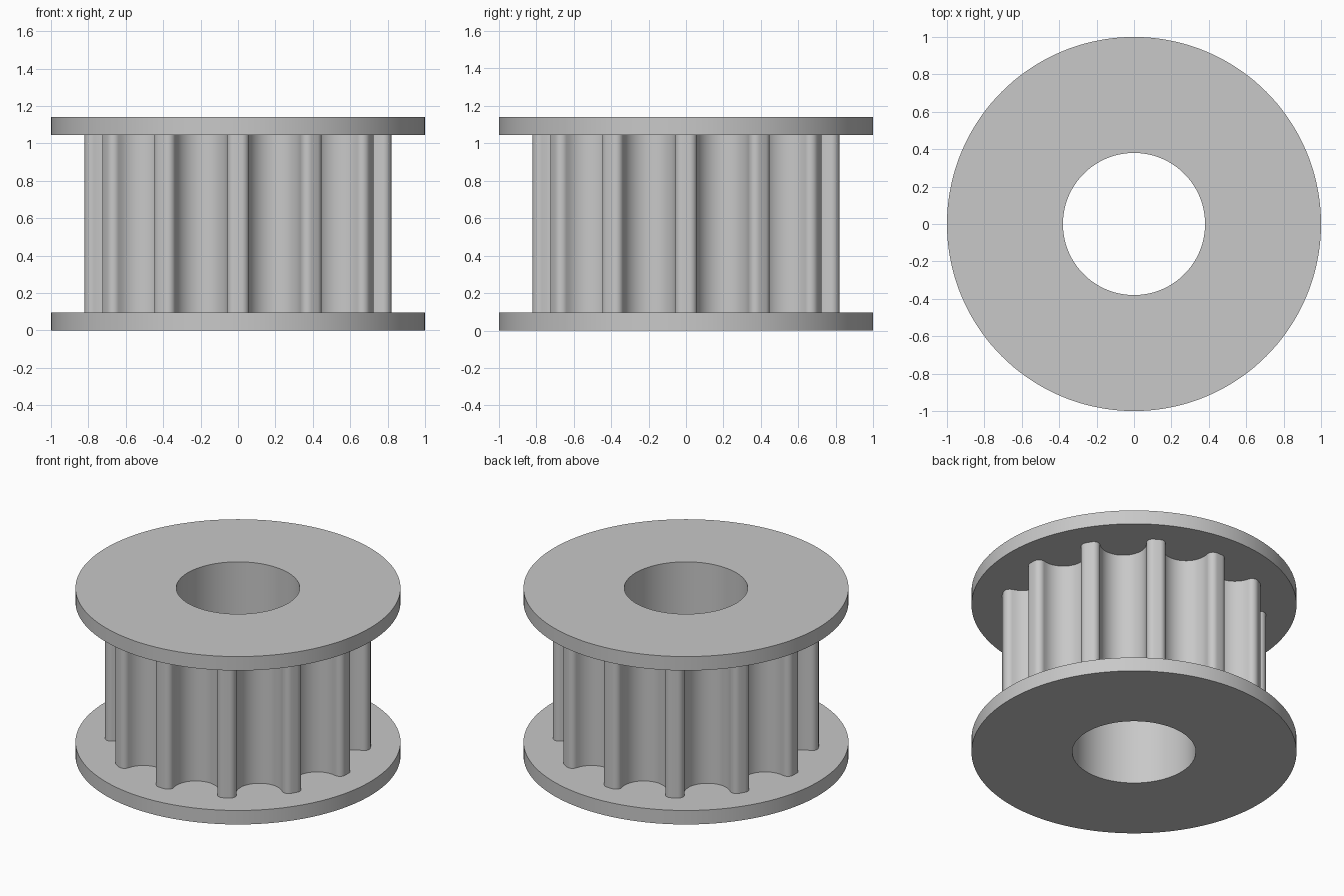
import bpy
import bmesh
from math import sin, cos, pi, asin, sqrt, radians

cube = bpy.data.objects.get("Cube")
if cube:
    bpy.data.objects.remove(cube)

SEGMENTS = 144
TEETH = 12
HEIGHT = 1.14
FLANGE = 0.095
BORE_RADIUS = 0.38
TIP_RADIUS = 0.82
GROOVE_RADIUS = 0.143
FILLET = 0.04

grey = bpy.data.materials.new("plain grey")
grey.use_nodes = True
grey.diffuse_color = (0.58, 0.58, 0.58, 1)
grey.node_tree.nodes["Principled BSDF"].inputs["Base Color"].default_value = grey.diffuse_color


def circle(radius):
    return [(radius * cos(2 * pi * i / SEGMENTS), radius * sin(2 * pi * i / SEGMENTS))
            for i in range(SEGMENTS)]


def arc(cx, cy, radius, start, end, steps):
    angles = [start + (end - start) * i / steps for i in range(steps + 1)]
    return [(cx + radius * cos(a), cy + radius * sin(a)) for a in angles]


def toothed_outline():
    # Half a groove, in (sideways, outward) coordinates: round bottom, then tooth corner
    side = GROOVE_RADIUS + FILLET
    out = sqrt((TIP_RADIUS - FILLET) ** 2 - side ** 2)
    lean = asin(side / (TIP_RADIUS - FILLET))
    half = arc(0, out, GROOVE_RADIUS, -pi / 2, 0, 10)
    half += arc(side, out, FILLET, pi, pi / 2 - lean, 8)[1:]
    # Mirror it and repeat around the axis
    groove = half[::-1] + [(-u, v) for u, v in half[1:]]
    outline = []
    for k in range(TEETH):
        a = 2 * pi * (k + 0.5) / TEETH
        outline += [(v * cos(a) + u * sin(a), v * sin(a) - u * cos(a)) for u, v in groove]
    return outline


def tube(name, outer, z0, z1, caps):
    bm = bmesh.new()

    def wall(points, inward):
        low = [bm.verts.new((x, y, z0)) for x, y in points]
        high = [bm.verts.new((x, y, z1)) for x, y in points]
        bridge(high, low) if inward else bridge(low, high)
        return low, high

    def bridge(a, b):
        for i in range(len(a)):
            j = (i + 1) % len(a)
            bm.faces.new((a[i], a[j], b[j], b[i]))

    outer_low, outer_high = wall(outer, False)
    inner_low, inner_high = wall(circle(BORE_RADIUS), True)
    if caps:
        bridge(outer_high, inner_high)
        bridge(inner_low, outer_low)
    mesh = bpy.data.meshes.new(name)
    bm.to_mesh(mesh)
    bm.free()
    mesh.materials.append(grey)
    obj = bpy.data.objects.new(name, mesh)
    bpy.context.collection.objects.link(obj)
    bpy.ops.object.select_all(action="DESELECT")
    obj.select_set(True)
    bpy.context.view_layer.objects.active = obj
    bpy.ops.object.shade_smooth_by_angle(angle=radians(30))


# Two flat flanges with the toothed drum between them
tube("lower_flange", circle(1), 0, FLANGE, True)
tube("toothed_drum", toothed_outline(), FLANGE, HEIGHT - FLANGE, False)
tube("upper_flange", circle(1), HEIGHT - FLANGE, HEIGHT, True)
